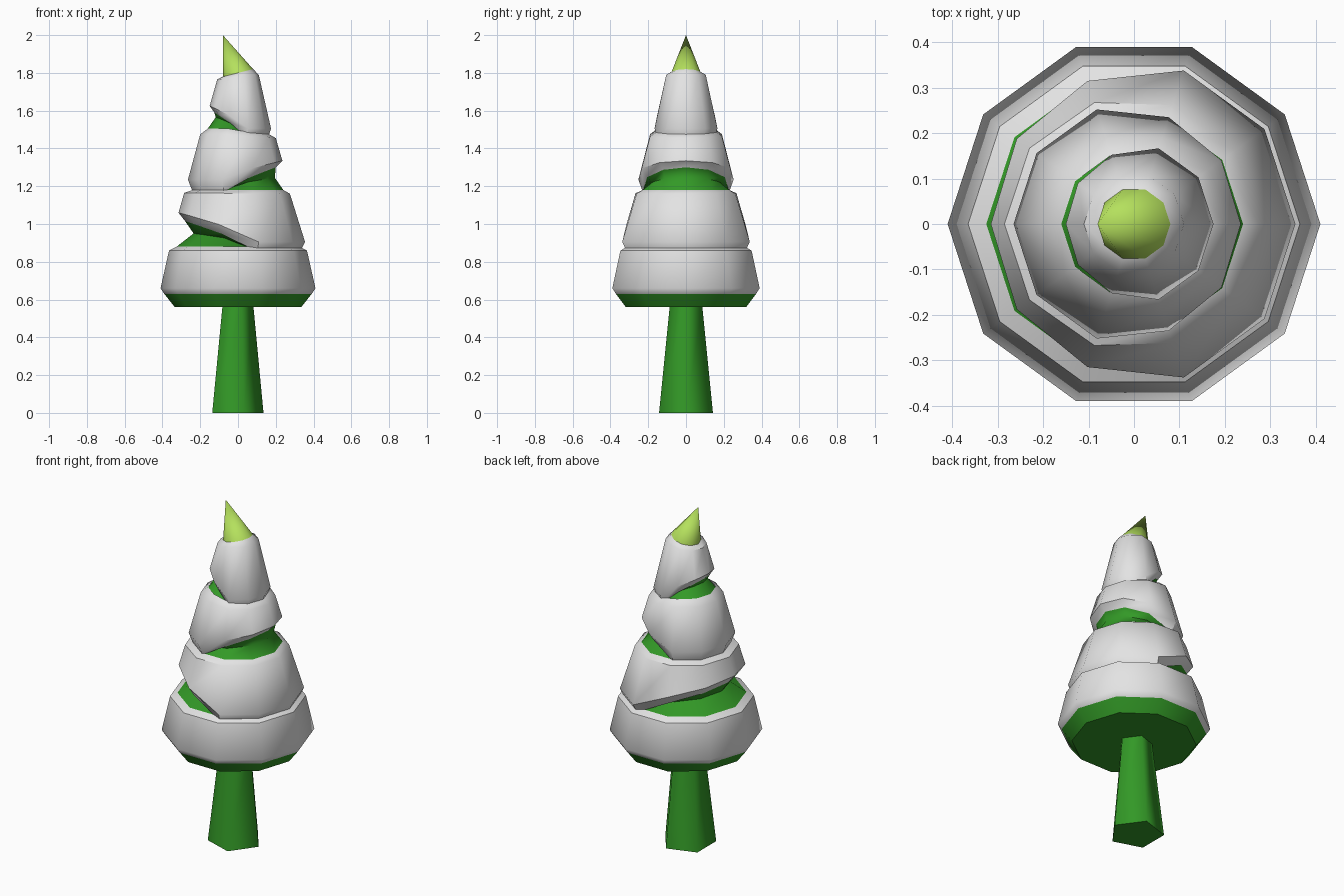
import bpy
import bmesh
import math

SIDES = 10

cube = bpy.data.objects.get("Cube")
if cube:
    bpy.data.objects.remove(cube, do_unlink=True)


def make_material(name, colour):
    mat = bpy.data.materials.new(name)
    mat.use_nodes = True
    mat.diffuse_color = (*colour, 1)
    bsdf = next(n for n in mat.node_tree.nodes if n.type == "BSDF_PRINCIPLED")
    bsdf.inputs["Base Color"].default_value = (*colour, 1)
    return mat


green = make_material("pine green", (0.033, 0.32, 0.02))
snow = make_material("snow white", (0.77, 0.77, 0.77))
lime = make_material("lime tip", (0.46, 0.75, 0.11))


def lift_weight(c):
    """Share of the lift for a column whose cosine towards the lifted side is c."""
    if c < 0:
        return 0.0
    if c < 0.5:
        return 0.6
    return 0.9 if c < 0.9 else 1.0


def ring(low, high, side, sides=SIDES):
    """Ring of points blending from the low (r, z) to the high (r, z) side."""
    points = []
    for i in range(sides):
        a = math.tau * i / sides
        w = lift_weight(side * math.cos(a))
        r = low[0] + (high[0] - low[0]) * w
        z = low[1] + (high[1] - low[1]) * w
        points.append((r * math.cos(a), r * math.sin(a), z))
    return points


def loft(name, rings, mats, bands, angle, cap_bottom=False, cap_top=False):
    """Skin a stack of rings; bands gives the material of each band."""
    bm = bmesh.new()
    loops = [[bm.verts.new(p) for p in points] for points in rings]
    for lower, upper, band in zip(loops, loops[1:], bands):
        n = len(lower)
        for i in range(n):
            j = (i + 1) % n
            if len(upper) == 1:
                face = bm.faces.new((lower[i], lower[j], upper[0]))
            else:
                face = bm.faces.new((lower[i], lower[j], upper[j], upper[i]))
            face.material_index = band
    if cap_bottom:
        bm.faces.new(loops[0][::-1]).material_index = bands[0]
    if cap_top:
        bm.faces.new(loops[-1]).material_index = bands[-1]
    mesh = bpy.data.meshes.new(name)
    bm.to_mesh(mesh)
    bm.free()
    for mat in mats:
        mesh.materials.append(mat)
    obj = bpy.data.objects.new(name, mesh)
    bpy.context.collection.objects.link(obj)
    bpy.ops.object.select_all(action="DESELECT")
    obj.select_set(True)
    bpy.context.view_layer.objects.active = obj
    bpy.ops.object.shade_smooth_by_angle(angle=math.radians(angle))
    return obj


def even(r, z):
    return ring((r, z), (r, z), 1)


# Five sided tapering trunk
trunk_rings = []
for radius, z in ((0.15, 0), (0.09, 0.57)):
    trunk_rings.append([(radius * math.cos(math.tau * i / 5) - 0.015 * radius / 0.15,
                         radius * math.sin(math.tau * i / 5), z) for i in range(5)])
loft("trunk", trunk_rings, [green], [0], 80, cap_bottom=True)

# Bottom tier with a green underside
loft("bottom_tier",
     [even(0.335, 0.56), even(0.39, 0.63), even(0.41, 0.66),
      even(0.365, 0.86), even(0.325, 0.88)],
     [green, snow], [0, 1, 1, 1], 45, cap_bottom=True)

# Upper tiers: green neck and underside, snow rim lifted on one side.
# Each ring is given as (radius, height) on the low side, then the lifted side.
tiers = {
    "lower_middle_tier": (-1, [
        ((0.325, 0.88), (0.325, 0.88)), ((0.23, 0.89), (0.235, 0.95)),
        ((0.33, 0.855), (0.28, 1.015)), ((0.355, 0.905), (0.315, 1.06)),
        ((0.275, 1.16), (0.285, 1.165)), ((0.24, 1.18), (0.24, 1.18))]),
    "upper_middle_tier": (1, [
        ((0.24, 1.18), (0.24, 1.18)), ((0.17, 1.19), (0.195, 1.245)),
        ((0.24, 1.17), (0.2, 1.3)), ((0.265, 1.235), (0.235, 1.335)),
        ((0.2, 1.475), (0.2, 1.455)), ((0.16, 1.505), (0.165, 1.475))]),
    "top_tier": (-1, [
        ((0.165, 1.475), (0.16, 1.505)), ((0.1, 1.48), (0.118, 1.565)),
        ((0.158, 1.455), (0.125, 1.59)), ((0.175, 1.505), (0.15, 1.625)),
        ((0.11, 1.79), (0.11, 1.765))]),
}
for name, (side, profile) in tiers.items():
    rings = [ring(low, high, side) for low, high in profile]
    bands = [0, 0] + [1] * (len(rings) - 3)
    if name == "top_tier":
        tip_base = [(x, y, 1.8 + 0.25 * x) for x, y, z in even(0.08, 0)]
        rings.append(tip_base)
        bands.append(1)
    loft(name, rings, [green, snow], bands, 45)

# Leaning pointed tip
loft("tip", [tip_base, [(-0.08, 0, 2)]], [lime], [0], 50, cap_bottom=True)
